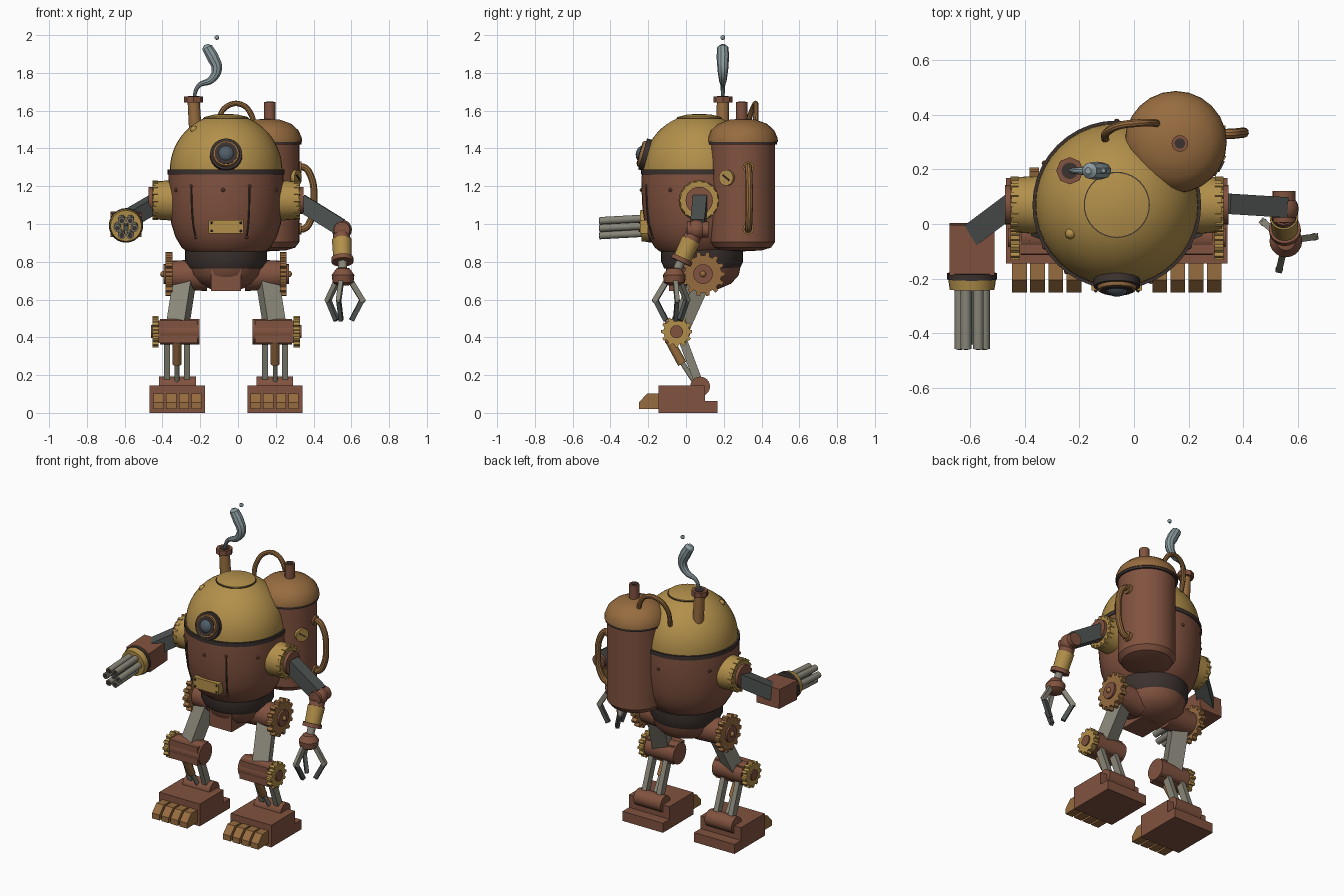
import bpy, bmesh
from math import sin, cos, pi, radians, sqrt
from mathutils import Vector, Matrix

if "Cube" in bpy.data.objects:
    bpy.data.objects.remove(bpy.data.objects["Cube"])


def material(name, r, g, b):
    m = bpy.data.materials.new(name)
    m.use_nodes = True
    m.diffuse_color = (r, g, b, 1)
    m.node_tree.nodes["Principled BSDF"].inputs["Base Color"].default_value = (r, g, b, 1)
    return m


BROWN = material("copper brown", .22, .085, .05)
GOLD = material("brass gold", .45, .28, .07)
BRONZE = material("bronze", .31, .15, .05)
STEEL = material("pale steel", .25, .24, .19)
IRON = material("dark iron", .075, .085, .08)
BLACK = material("dark trim", .045, .032, .028)
SMOKE = material("smoke grey", .26, .33, .35)
LENS = material("lens blue", .08, .11, .14)

CX, CY = -.063, .07          # body axis
made = []


def finish(name, bm, mat):
    bmesh.ops.recalc_face_normals(bm, faces=bm.faces)
    me = bpy.data.meshes.new(name)
    bm.to_mesh(me)
    bm.free()
    me.materials.append(mat)
    ob = bpy.data.objects.new(name, me)
    bpy.context.collection.objects.link(ob)
    made.append(ob)
    return ob


def aligned(p, q):
    p, q = Vector(p), Vector(q)
    rot = (q - p).to_track_quat('Z', 'Y').to_matrix().to_4x4()
    return Matrix.Translation((p + q) / 2) @ rot, (q - p).length


def cyl(name, p, q, r, mat, r2=None, seg=24):
    bm = bmesh.new()
    m, length = aligned(p, q)
    bmesh.ops.create_cone(bm, cap_ends=True, segments=seg, radius1=r,
                          radius2=r if r2 is None else r2, depth=length, matrix=m)
    return finish(name, bm, mat)


def beam(name, p, q, w, d, mat):
    bm = bmesh.new()
    m, length = aligned(p, q)
    bmesh.ops.create_cube(bm, size=1, matrix=m @ Matrix.Diagonal((w, d, length, 1)))
    return finish(name, bm, mat)


def box(name, lo, hi, mat):
    c = [(a + b) / 2 for a, b in zip(lo, hi)]
    s = [abs(b - a) for a, b in zip(lo, hi)]
    bm = bmesh.new()
    bmesh.ops.create_cube(bm, size=1, matrix=Matrix.Translation(c) @ Matrix.Diagonal((*s, 1)))
    return finish(name, bm, mat)


def ball(name, c, r, mat, seg=20):
    bm = bmesh.new()
    bmesh.ops.create_uvsphere(bm, u_segments=seg, v_segments=seg // 2, radius=r,
                              matrix=Matrix.Translation(c))
    return finish(name, bm, mat)


def lathe(name, x, y, profile, mat, seg=40):
    bm = bmesh.new()
    vs = [bm.verts.new((x + r, y, z)) for r, z in profile]
    es = [bm.edges.new(pair) for pair in zip(vs, vs[1:])]
    bmesh.ops.spin(bm, geom=vs + es, cent=(x, y, 0), axis=(0, 0, 1), angle=2 * pi, steps=seg)
    bmesh.ops.remove_doubles(bm, verts=bm.verts, dist=1e-5)
    return finish(name, bm, mat)


def prism(name, pts, x0, x1, mat):
    """Extrude a (y, z) outline along x."""
    bm = bmesh.new()
    face = bm.faces.new([bm.verts.new((x0, y, z)) for y, z in pts])
    ext = bmesh.ops.extrude_face_region(bm, geom=[face])["geom"]
    bmesh.ops.translate(bm, vec=(x1 - x0, 0, 0),
                        verts=[v for v in ext if isinstance(v, bmesh.types.BMVert)])
    return finish(name, bm, mat)


def gear(name, y, z, r, x0, x1, teeth, mat):
    pts = []
    for i in range(teeth):
        for k, rad in ((-.3, .83), (-.17, 1), (.17, 1), (.3, .83)):
            a = 2 * pi * (i + k) / teeth
            pts.append((y + r * rad * cos(a), z + r * rad * sin(a)))
    return prism(name, pts, x0, x1, mat)


def tube(name, pts, r, mat, radii=None):
    cu = bpy.data.curves.new(name, 'CURVE')
    cu.dimensions = '3D'
    cu.bevel_depth, cu.bevel_resolution, cu.resolution_u = r, 3, 8
    cu.use_fill_caps = True
    sp = cu.splines.new('BEZIER')
    sp.bezier_points.add(len(pts) - 1)
    for i, bp in enumerate(sp.bezier_points):
        bp.co = pts[i]
        bp.handle_left_type = bp.handle_right_type = 'AUTO'
        bp.radius = radii[i] if radii else 1
    cu.materials.append(mat)
    ob = bpy.data.objects.new(name, cu)
    bpy.context.collection.objects.link(ob)
    bpy.ops.object.select_all(action='DESELECT')
    ob.select_set(True)
    bpy.context.view_layer.objects.active = ob
    bpy.ops.object.convert(target='MESH')
    made.append(bpy.context.view_layer.objects.active)


# Body, dome and pelvis
hull = [(.21, .855), (.235, .875), (.268, .93), (.29, 1.0), (.302, 1.1), (.306, 1.2), (.304, 1.265)]
lathe("body", CX, CY, [(0, .85)] + hull + [(0, 1.27)], BROWN)
lathe("neck_band", CX, CY, [(0, 1.262), (.309, 1.262), (.309, 1.288), (0, 1.29)], BLACK)
arc = [radians(a) for a in range(0, 76, 6)]
lathe("dome", CX, CY, [(.298 * cos(a), 1.285 + .298 * sin(a)) for a in arc] + [(0, 1.572)], GOLD)
lathe("dome_lid", CX, CY, [(.117, 1.55), (.117, 1.566), (.06, 1.58), (0, 1.583)], GOLD)
lathe("lid_seam", CX, CY, [(.11, 1.55), (.121, 1.55), (.121, 1.561), (.11, 1.561)], BLACK)
lathe("waist_band", CX, .085, [(0, .865), (.217, .865), (.217, .80), (.2, .765), (0, .765)], BLACK)
lathe("pelvis", CX, .09, [(0, .65), (.08, .655), (.15, .685), (.19, .73), (.2, .78), (0, .78)], BROWN)
box("pelvis_front", (CX - .08, -.09, .645), (CX + .08, .09, .77), BROWN)
ball("dome_rivet", (-.232, -.035, 1.50), .02, GOLD)

# Nameplate, seams and rivets
box("plate", (-.155, -.243, .95), (.03, -.2, 1.02), GOLD)
for x in (-.14, .015):
    for z in (.963, 1.007):
        ball("plate_rivet", (x, -.244, z), .007, BLACK, 8)
for a in (radians(-37), radians(24)):
    path = [(CX + r * sin(a), CY - r * cos(a), z) for r, z in hull[2:6]]
    tube("body_seam", path, .005, BLACK)
    for p in (path[0], path[-1]):
        ball("seam_rivet", p, .01, BROWN, 8)
for a in (-3, 60, 120, 180, 240, 300):
    a = radians(a)
    ball("body_rivet", (CX + .305 * sin(a), CY - .305 * cos(a), 1.18), .011, BROWN, 8)

# Eye, tilted a little upward
n = Vector((0, -cos(.28), sin(.28)))
c = Vector((CX, CY, 1.285)) + n * .3
cyl("eye_mount", c - n * .06, c + n * .012, .087, BLACK, .085)
cyl("eye_ring", c, c + n * .025, .076, BRONZE, .068)
cyl("eye_inner_ring", c, c + n * .029, .06, BLACK)
ball("eye_lens", c - n * .004, .052, LENS)

# Smokestack and smoke
SX, SY = -.235, .195
cyl("smokestack", (SX + .012, SY, 1.45), (SX, SY, 1.65), .034, BRONZE, .032)
cyl("smokestack_rim", (SX, SY, 1.642), (SX, SY, 1.675), .05, BROWN, seg=8)
cyl("smokestack_hole", (SX, SY, 1.673), (SX, SY, 1.678), .03, BLACK)
tube("smoke", [(SX, SY, 1.66), (-.21, SY, 1.73), (-.14, SY, 1.765), (-.112, SY, 1.82),
               (-.135, SY, 1.885), (-.163, SY, 1.935), (-.168, SY, 1.95)], .035, SMOKE,
     [.25, .35, .6, .82, .95, .85, .35])
ball("smoke_puff", (-.112, SY, 1.987), .013, SMOKE, 10)

# Boiler tank
TX, TY = .153, .3
lathe("tank", TX, TY, [(0, .855), (.1, .86), (.15, .875), (.172, .905), (.172, 1.44), (0, 1.44)], BROWN)
lathe("tank_band", TX, TY, [(0, 1.42), (.183, 1.42), (.183, 1.437), (0, 1.437)], BLACK, 24)
lathe("tank_cap", TX, TY, [(0, 1.435), (.187, 1.435), (.185, 1.455), (.168, 1.495), (.13, 1.53),
                           (.07, 1.552), (0, 1.558)], BRONZE, 24)
cyl("tank_chimney", (.168, .295, 1.53), (.168, .295, 1.645), .03, BROWN)
cyl("chimney_hole", (.168, .295, 1.643), (.168, .295, 1.648), .019, BLACK)
tube("top_pipe", [(-.105, .31, 1.45), (-.1, .335, 1.56), (-.055, .36, 1.625), (.02, .37, 1.632),
                  (.072, .37, 1.575), (.085, .365, 1.5)], .0145, BRONZE)
tube("side_pipe", [(.31, .33, 1.30), (.35, .33, 1.30), (.385, .333, 1.255), (.402, .335, 1.14),
                   (.385, .333, 1.02), (.35, .33, .975), (.31, .33, .975)], .019, BRONZE)
for z in (1.30, .975):
    cyl("pipe_flange", (.31, .33, z), (.335, .33, z), .03, BRONZE)
g, d = Vector((.302, .22, 1.245)), Vector((.88, -.47, 0))
cyl("gauge", g - d * .02, g + d * .018, .042, GOLD)
side = Vector((.47, .88, 0)) * .02
beam("gauge_hand", g + d * .019 - side + Vector((0, 0, .014)),
     g + d * .019 + side - Vector((0, 0, .014)), .008, .008, BLACK)

# Shoulders, hips and legs on both sides
for s, tag in ((-1, "right"), (1, "left")):
    def X(o):
        return CX + s * o
    cyl(tag + "_shoulder", (X(.27), CY, 1.125), (X(.385), CY, 1.125), .108, GOLD, .1)
    gear(tag + "_shoulder_gear", CY, 1.125, .105, X(.36), X(.39), 16, GOLD)
    cyl(tag + "_shoulder_hub", (X(.38), CY, 1.125), (X(.41), CY, 1.125), .072, BROWN)
    # hip
    cyl(tag + "_hip", (X(.1), .09, .73), (X(.29), .09, .73), .085, BROWN, .075)
    gear(tag + "_hip_gear", .09, .735, .118, X(.285), X(.32), 14, BRONZE)
    cyl(tag + "_hip_hub", (X(.31), .09, .735), (X(.332), .09, .735), .052, BROWN)
    ball(tag + "_hip_bolt", (X(.332), .09, .735), .017, BRONZE, 12)
    # thigh and knee
    beam(tag + "_thigh", (X(.215), .09, .73), (X(.262), -.045, .43), .1, .085, STEEL)
    box(tag + "_knee", (X(.152), -.11, .37), (X(.357), 0, .49), BROWN)
    cyl(tag + "_knee_axle", (X(.14), -.045, .43), (X(.35), -.045, .43), .068, BROWN)
    gear(tag + "_knee_gear", -.05, .43, .083, X(.357), X(.39), 12, GOLD)
    cyl(tag + "_knee_hub", (X(.38), -.05, .43), (X(.398), -.05, .43), .034, BROWN)
    # shin rods and piston
    for o in (.207, .312):
        beam(tag + "_shin_rod", (X(o), -.03, .42), (X(o), .075, .14), .032, .045, STEEL)
    cyl(tag + "_piston", (X(.26), -.085, .38), (X(.26), -.02, .26), .024, BRONZE)
    cyl(tag + "_piston_rod", (X(.26), -.03, .28), (X(.26), .06, .14), .013, STEEL)
    # foot
    cyl(tag + "_ankle", (X(.16), .075, .14), (X(.355), .075, .14), .052, BROWN)
    box(tag + "_foot", (X(.112), -.145, 0), (X(.405), .1, .145), BROWN)
    box(tag + "_heel", (X(.112), .09, 0), (X(.405), .168, .062), BROWN)
    for i in range(4):
        o = .13 + i * .0665
        prism(tag + "_toe", [(-.13, .02), (-.25, .02), (-.25, .055), (-.205, .103), (-.13, .103)],
              X(o), X(o + .054), BRONZE)

# Right arm with rotary gun
def gun(t, dx=0, dz=0):
    return Vector((-.593 + dx, -t, 1.003 - .055 * t + dz))


beam("right_upper_arm", (-.43, .085, 1.115), (-.61, -.05, 1.01), .085, .085, IRON)
beam("gun_housing", gun(0), gun(.185), .165, .125, BROWN)
cyl("gun_collar", gun(.18), gun(.203), .091, BLACK)
cyl("gun_ring", gun(.2), gun(.24), .088, GOLD, .082)
for i in range(6):
    dx, dz = .045 * cos(i * pi / 3), .045 * sin(i * pi / 3)
    cyl("gun_barrel", gun(.22, dx, dz), gun(.458, dx, dz), .02, STEEL, seg=12)
    cyl("barrel_bore", gun(.456, dx, dz), gun(.46, dx, dz), .013, BLACK, seg=12)
cyl("gun_spindle", gun(.22), gun(.44), .014, IRON, seg=12)

# Left arm with three-fingered claw
beam("left_upper_arm", (.33, .075, 1.115), (.54, .062, .985), .075, .09, IRON)
ball("left_elbow", (.55, .055, .97), .053, BROWN)
cyl("elbow_axle", (.55, .005, .97), (.55, .12, .97), .042, BROWN)
E, W = Vector((.547, .052, .97)), Vector((.556, -.062, .725))
cyl("forearm_collar", E.lerp(W, .12), E.lerp(W, .25), .046, BROWN)
cyl("forearm", E.lerp(W, .22), E.lerp(W, .64), .052, GOLD, .048)
cyl("forearm_cuff", E.lerp(W, .61), E.lerp(W, .7), .058, BROWN)
cyl("wrist_rod", E.lerp(W, .65), W, .024, STEEL)
lathe("claw_palm", W.x, W.y, [(0, .772), (.035, .765), (.06, .73), (.055, .69), (.03, .675), (0, .675)],
      BROWN, 20)
for a in (8, -103, 140):
    a = radians(a)

    def F(r, z):
        return (W.x + r * cos(a), W.y + r * sin(a), z)
    beam("finger_upper", F(.04, .70), F(.108, .59), .024, .028, STEEL)
    beam("finger_tip", F(.105, .603), F(.045, .49), .022, .026, IRON)
    ball("finger_joint", F(.106, .596), .015, STEEL, 10)

# Smooth round surfaces, keep hard edges
for ob in made:
    ob.select_set(True)
bpy.context.view_layer.objects.active = made[0]
bpy.ops.object.shade_smooth_by_angle(angle=radians(35))
